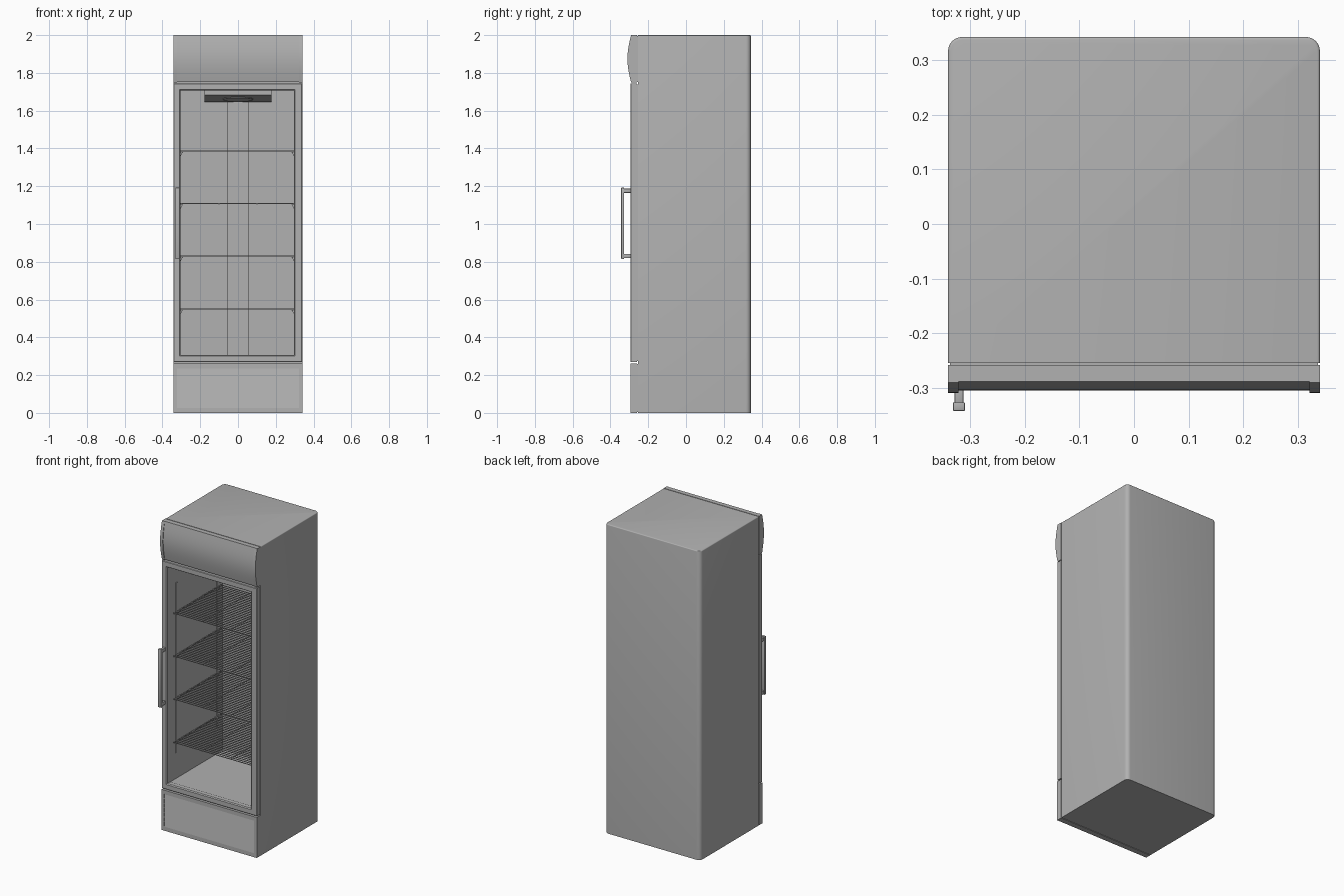
import bpy, bmesh, math
from mathutils import Vector

if "Cube" in bpy.data.objects:
    bpy.data.objects.remove(bpy.data.objects["Cube"])

# Shared mid-grey paint
grey = bpy.data.materials.new("mid_grey")
grey.diffuse_color = (0.44, 0.44, 0.44, 1)
grey.use_nodes = True
grey.node_tree.nodes["Principled BSDF"].inputs["Base Color"].default_value = grey.diffuse_color
IN0, IN1 = -0.309, 0.301      # chamber side walls


def smooth_only(ob):
    bpy.ops.object.select_all(action='DESELECT')
    ob.select_set(True)
    bpy.context.view_layer.objects.active = ob
    bpy.ops.object.shade_smooth_by_angle(angle=math.radians(35))


def finish(name, bm, smooth=False):
    bmesh.ops.recalc_face_normals(bm, faces=bm.faces[:])
    me = bpy.data.meshes.new(name)
    bm.to_mesh(me)
    bm.free()
    me.materials.append(grey)
    ob = bpy.data.objects.new(name, me)
    bpy.context.collection.objects.link(ob)
    if smooth:
        smooth_only(ob)
    return ob


def add_box(bm, x0, x1, y0, y1, z0, z1):
    for v in bmesh.ops.create_cube(bm, size=1)['verts']:
        v.co = Vector((x0 if v.co.x < 0 else x1,
                       y0 if v.co.y < 0 else y1,
                       z0 if v.co.z < 0 else z1))


def boxes(name, items, bevel=0):
    bm = bmesh.new()
    for b in items:
        add_box(bm, *b)
    if bevel:
        bmesh.ops.bevel(bm, geom=bm.edges[:], offset=bevel, segments=2,
                        profile=0.5, affect='EDGES')
    return finish(name, bm, bevel > 0)


def add_prism(bm, prof, x0, x1):
    """Extrude a closed (y, z) profile along x."""
    a = [bm.verts.new((x0, y, z)) for y, z in prof]
    b = [bm.verts.new((x1, y, z)) for y, z in prof]
    n = len(prof)
    bm.faces.new(a)
    bm.faces.new(b[::-1])
    for i in range(n):
        j = (i + 1) % n
        bm.faces.new((a[i], b[i], b[j], a[j]))


def ring(name, x0, x1, z0, z1, prof):
    """Rectangular frame swept from a closed (inset, y) profile; right stile is wider."""
    bm = bmesh.new()
    loops = []
    for d, y in prof:
        xr = x1 - d * 1.22
        c = [(x0 + d, z0 + d), (xr, z0 + d), (xr, z1 - d), (x0 + d, z1 - d)]
        loops.append([bm.verts.new((x, y, z)) for x, z in c])
    for k in range(len(prof)):
        p, q = loops[k], loops[(k + 1) % len(prof)]
        for i in range(4):
            j = (i + 1) % 4
            bm.faces.new((p[i], p[j], q[j], q[i]))
    return finish(name, bm)


# Cabinet shell: rounded back corners, softened top edge, hollow chamber
bm = bmesh.new()
add_box(bm, -0.341, 0.341, -0.255, 0.343, 0, 2)
back = [e for e in bm.edges
        if all(v.co.y > 0.3 for v in e.verts)
        and abs(e.verts[0].co.z - e.verts[1].co.z) > 1]
bmesh.ops.bevel(bm, geom=back, offset=0.026, segments=6, profile=0.5, affect='EDGES')
top = [e for e in bm.edges
       if all(v.co.z > 1.99 for v in e.verts) and any(v.co.y > -0.2 for v in e.verts)]
bmesh.ops.bevel(bm, geom=top, offset=0.005, segments=3, profile=0.5, affect='EDGES')
cabinet = finish("cabinet", bm)
cutter = boxes("chamber_cutter", [(IN0, IN1, -0.4, 0.285, 0.302, 1.712)])
cutter.hide_render = True
bpy.context.view_layer.objects.active = cabinet
mod = cabinet.modifiers.new("chamber", 'BOOLEAN')
mod.operation, mod.solver, mod.object = 'DIFFERENCE', 'EXACT', cutter
bpy.ops.object.modifier_apply(modifier=mod.name)
bpy.data.objects.remove(cutter)
smooth_only(cabinet)

# Thin recessed seam between the cabinet and its front parts
boxes("front_seam", [(-0.337, 0.337, -0.26, -0.254, 1.752, 1.996),
                     (-0.337, 0.337, -0.26, -0.254, 0.004, 0.26)])


# Curved sign canopy with slightly raised end caps
def canopy_profile(y0, bulge, z0):
    pts = [(-0.259, z0), (-0.259, 2.0)]
    for i in range(17):
        t = i / 16
        pts.append((y0 - bulge * math.sin(math.pi * t), 2.0 - t * (2.0 - z0)))
    return pts


bm = bmesh.new()
add_prism(bm, canopy_profile(-0.289, 0.016, 1.753), -0.322, 0.322)
finish("canopy_panel", bm, True)
bm = bmesh.new()
for s in (-1, 1):
    add_prism(bm, canopy_profile(-0.291, 0.019, 1.75), s * 0.322, s * 0.341)
finish("canopy_end_caps", bm, True)

# Door frame and gasket
ring("door_frame", -0.341, 0.341, 0.27, 1.745,
     [(0, -0.26), (0, -0.292), (0.003, -0.295), (0.032, -0.295),
      (0.037, -0.288), (0.037, -0.26)])
ring("door_gasket", -0.341, 0.341, 0.27, 1.745,
     [(0.006, -0.254), (0.006, -0.261), (0.035, -0.261), (0.035, -0.254)])

# Door handle
boxes("door_handle", [(-0.332, -0.31, -0.343, -0.327, 0.815, 1.192),
                      (-0.329, -0.313, -0.33, -0.293, 0.82, 0.842),
                      (-0.329, -0.313, -0.33, -0.293, 1.165, 1.187)], 0.002)

# Lower grille: end posts, rails, backing and shallow louvres
boxes("grille_frame", [(-0.341, -0.322, -0.295, -0.259, 0, 0.262),
                       (0.322, 0.341, -0.295, -0.259, 0, 0.262),
                       (-0.322, 0.322, -0.295, -0.259, 0, 0.026),
                       (-0.322, 0.322, -0.295, -0.259, 0.236, 0.262),
                       (-0.322, 0.322, -0.28, -0.259, 0.026, 0.236)])
bm = bmesh.new()
for i in range(7):
    z = 0.026 + i * 0.03
    add_prism(bm, [(-0.28, z), (-0.295, z), (-0.29, z + 0.03), (-0.28, z + 0.03)],
              -0.322, 0.322)
finish("grille_louvres", bm)

# Wire shelves
for k, z in enumerate((0.55, 0.83, 1.108, 1.386)):
    items = []
    for i in range(25):
        y = -0.225 + i * 0.02
        items.append((IN0 + 0.005, IN1 - 0.005, y - 0.002, y + 0.002, z - 0.002, z + 0.002))
    for x in (IN0 + 0.008, -0.1, 0.1, IN1 - 0.008):
        items.append((x - 0.002, x + 0.002, -0.226, 0.257, z - 0.004, z - 0.001))
    boxes("wire_shelf_%d" % (k + 1), items)
    # Small tapered side brackets
    bm = bmesh.new()
    for wall, s in ((IN0, 1), (IN1, -1)):
        for y in (-0.2, 0.22):
            a = [bm.verts.new((wall + s * dx, y, z + dz))
                 for dx, dz in ((0, -0.004), (0.018, -0.004), (0, -0.035))]
            b = [bm.verts.new((v.co.x, y + 0.015, v.co.z)) for v in a]
            bm.faces.new(a)
            bm.faces.new(b[::-1])
            for i in range(3):
                j = (i + 1) % 3
                bm.faces.new((a[i], b[i], b[j], a[j]))
    finish("shelf_brackets_%d" % (k + 1), bm)

# Shelf support rails on the side walls
boxes("shelf_rails", [(min(w, w + s * 0.004), max(w, w + s * 0.004), y, y + 0.015, 0.47, 1.57)
                      for w, s in ((IN0, 1), (IN1, -1)) for y in (-0.2, 0.22)])

# Air duct on the back wall
boxes("air_duct", [(-0.055, 0.055, 0.27, 0.286, 0.302, 1.66)])

# Cooling unit with sloped underside and a round fan
bm = bmesh.new()
add_prism(bm, [(0.0, 1.712), (0.0, 1.682), (0.27, 1.645), (0.286, 1.645), (0.286, 1.712)],
          -0.178, 0.178)
finish("cooling_unit", bm)
bm = bmesh.new()
bmesh.ops.create_cone(bm, cap_ends=True, segments=32, radius1=0.08, radius2=0.08, depth=0.006)
fan = finish("fan_guard", bm, True)
fan.location = (0, 0.15, 1.6605)
fan.rotation_euler = (-math.atan2(0.037, 0.27), 0, 0)
